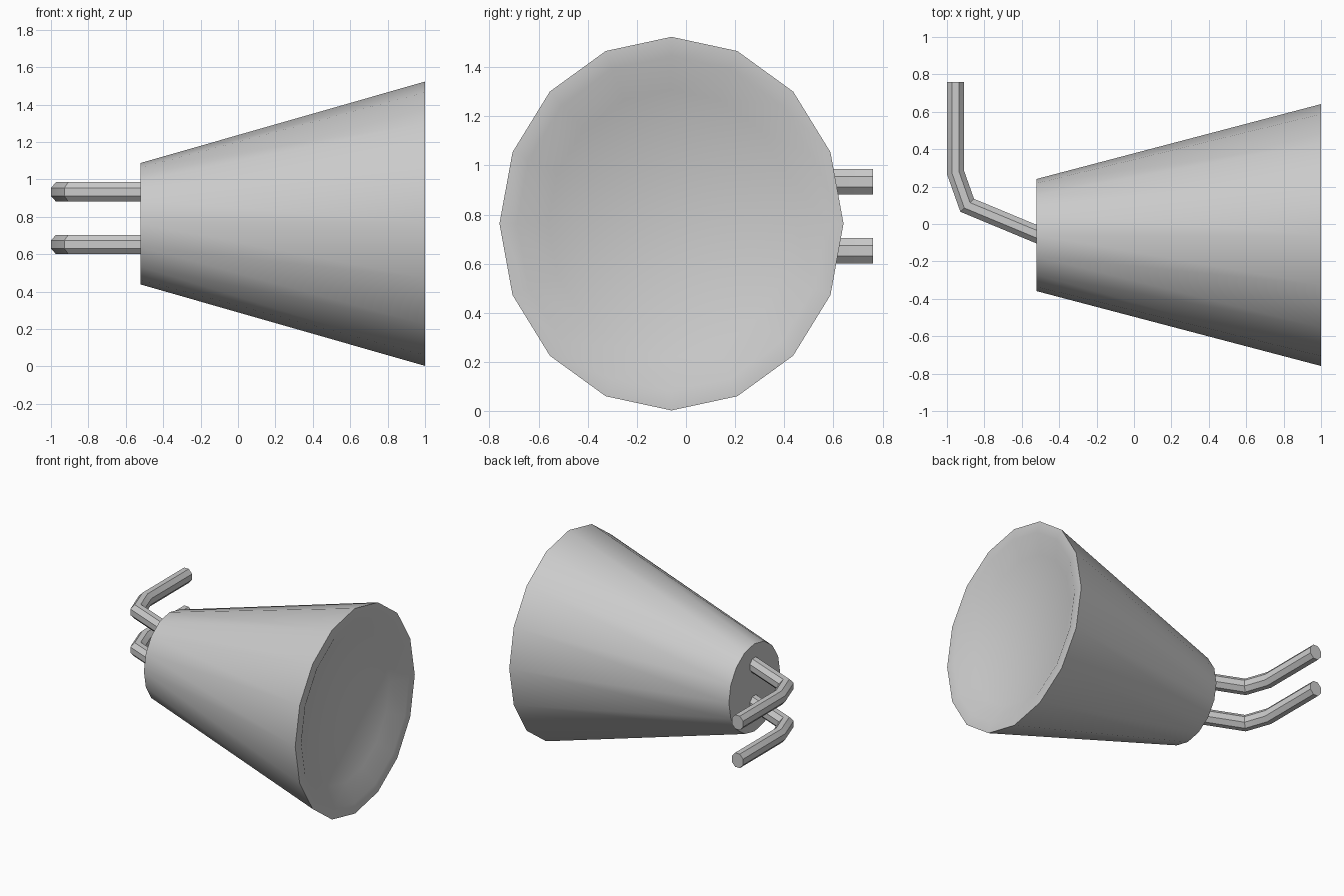
import bpy, bmesh, math
from mathutils import Vector

if "Cube" in bpy.data.objects:
    bpy.data.objects.remove(bpy.data.objects["Cube"])

def finish(name, rings):
    """Skin a list of rings, cap both ends and make an object."""
    bm = bmesh.new()
    loops = [[bm.verts.new(p) for p in ring] for ring in rings]
    n = len(rings[0])
    for a, b in zip(loops, loops[1:]):
        for i in range(n):
            j = (i + 1) % n
            bm.faces.new((a[i], a[j], b[j], b[i]))
    bm.faces.new(loops[0])
    bm.faces.new(loops[-1])
    bmesh.ops.recalc_face_normals(bm, faces=bm.faces)
    mesh = bpy.data.meshes.new(name)
    bm.to_mesh(mesh)
    bm.free()
    obj = bpy.data.objects.new(name, mesh)
    bpy.context.collection.objects.link(obj)
    bpy.ops.object.select_all(action='DESELECT')
    obj.select_set(True)
    bpy.context.view_layer.objects.active = obj
    bpy.ops.object.shade_smooth_by_angle(angle=math.radians(30))
    return obj

# Tapered 16-sided housing: small back, flat rim, shallow sloped recess, face
CY, CZ, SIDES = -0.059, 0.763, 16
profile = [(-0.52, 0.30, 0.325), (1.0, 0.70, 0.76),
           (1.0, 0.63, 0.682), (0.93, 0.503, 0.545)]
rings = []
for x, ry, rz in profile:
    angles = [2 * math.pi * i / SIDES for i in range(SIDES)]
    rings.append([Vector((x, CY + ry * math.cos(a), CZ + rz * math.sin(a)))
                  for a in angles])
finish("cone_housing", rings)

# Pair of bent octagonal arms, mitred at each bend
PATH = [(-0.954, 0.76), (-0.954, 0.275), (-0.892, 0.10), (-0.50, -0.063)]
HALF_W, HALF_H = 0.046, 0.052

def bent_arm(name, z):
    pts = [Vector((x, y, z)) for x, y in PATH]
    dirs = [(b - a).normalized() for a, b in zip(pts, pts[1:])]
    up = Vector((0, 0, 1))
    k = 1 / math.cos(math.pi / 8)
    rings = []
    for i, p in enumerate(pts):
        before, after = dirs[max(i - 1, 0)], dirs[min(i, len(dirs) - 1)]
        side = (before + after).normalized().cross(up)
        mitre = 1 / side.dot(after.cross(up))
        ring = []
        for s in range(8):
            a = math.pi / 8 + s * math.pi / 4
            ring.append(p + side * (HALF_W * k * mitre * math.cos(a))
                        + up * (HALF_H * k * math.sin(a)))
        rings.append(ring)
    finish(name, rings)

bent_arm("upper_arm", 0.933)
bent_arm("lower_arm", 0.652)
